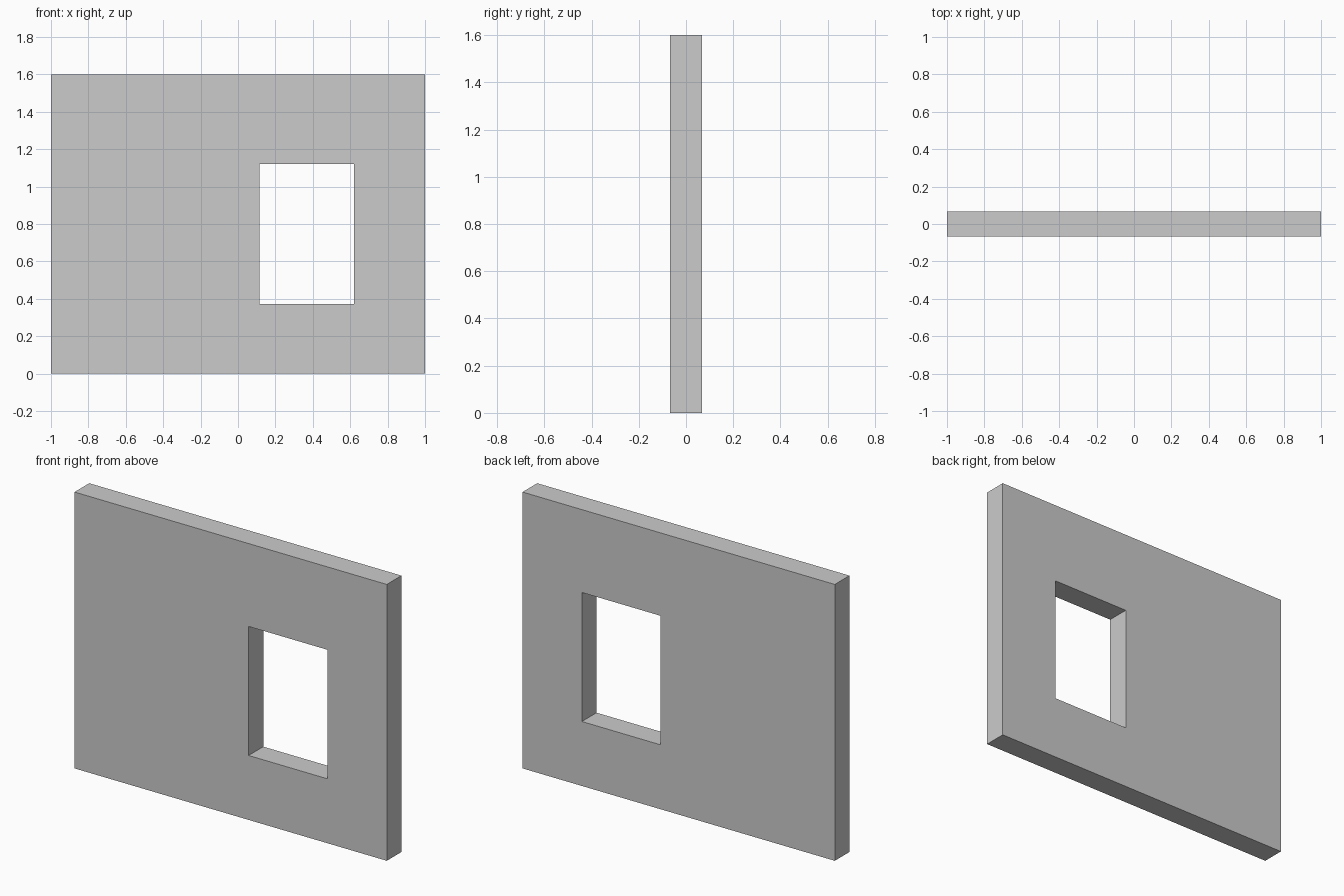
import bpy
import bmesh

if "Cube" in bpy.data.objects:
    bpy.data.objects.remove(bpy.data.objects["Cube"])

HALF_THICKNESS = 0.067


def rectangle(bm, x0, x1, z0, z1):
    """Corner vertices on the front plane, counter-clockwise seen from the front."""
    return [bm.verts.new((x, -HALF_THICKNESS, z))
            for x, z in ((x0, z0), (x1, z0), (x1, z1), (x0, z1))]


bm = bmesh.new()

# Front face: wall outline joined to the window opening by four quads
outer = rectangle(bm, -1.0, 1.0, 0.0, 1.6)
inner = rectangle(bm, 0.115, 0.62, 0.373, 1.12)
front = []
for i in range(4):
    j = (i + 1) % 4
    front.append(bm.faces.new((outer[i], outer[j], inner[j], inner[i])))

# Thickness: solidify backwards, keeping the front face
result = bmesh.ops.extrude_face_region(bm, geom=front, use_keep_orig=True)
moved = [g for g in result["geom"] if isinstance(g, bmesh.types.BMVert)]
bmesh.ops.translate(bm, verts=moved, vec=(0, 2 * HALF_THICKNESS, 0))
bmesh.ops.recalc_face_normals(bm, faces=bm.faces)

mesh = bpy.data.meshes.new("wall_with_window_opening")
bm.to_mesh(mesh)
bm.free()
wall = bpy.data.objects.new("wall_with_window_opening", mesh)
bpy.context.collection.objects.link(wall)
